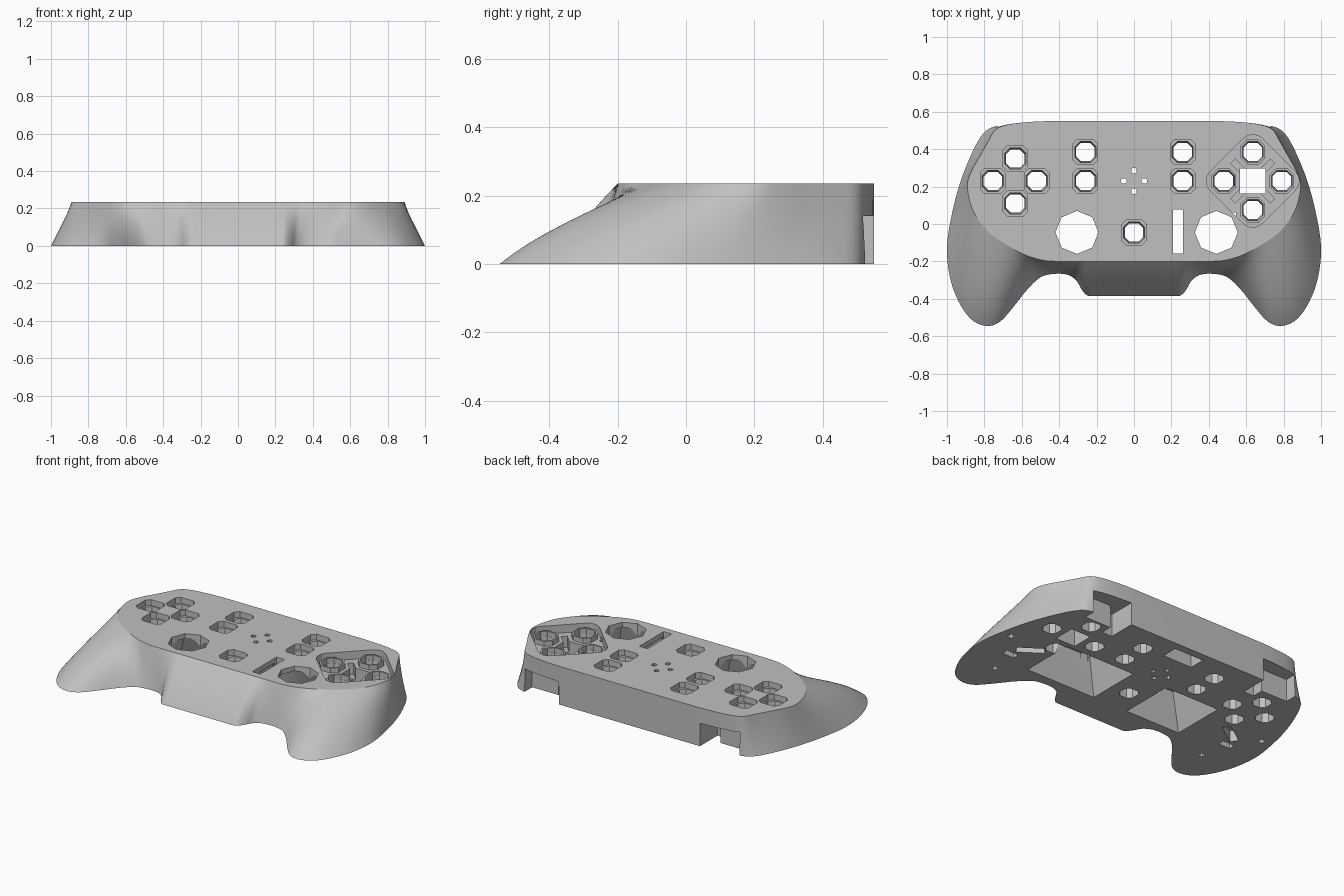
import bpy, bmesh, math
from mathutils import Vector, Matrix

old = bpy.data.objects.get("Cube")
if old:
    bpy.data.objects.remove(old, do_unlink=True)

TOP = 0.235

grey = bpy.data.materials.new("shell grey")
grey.use_nodes = True
GREY = (0.53, 0.53, 0.53, 1)
grey.diffuse_color = GREY
grey.node_tree.nodes["Principled BSDF"].inputs["Base Color"].default_value = GREY


def finish(bm, name):
    bmesh.ops.recalc_face_normals(bm, faces=bm.faces)
    mesh = bpy.data.meshes.new(name)
    bm.to_mesh(mesh)
    bm.free()
    mesh.materials.append(grey)
    obj = bpy.data.objects.new(name, mesh)
    bpy.context.collection.objects.link(obj)
    return obj


def loft(bm, rings):
    """Skin closed rings of equal length and cap both ends."""
    loops = [[bm.verts.new(p) for p in ring] for ring in rings]
    n = len(loops[0])
    for a, b in zip(loops, loops[1:]):
        for i in range(n):
            j = (i + 1) % n
            bm.faces.new((a[i], a[j], b[j], b[i]))
    bm.faces.new(loops[0])
    bm.faces.new(loops[-1])


def at_height(points, z):
    return [(x, y, z) for x, y in points]


def prism(bm, points, z0, z1):
    loft(bm, [at_height(points, z0), at_height(points, z1)])


def octagon(x, y, r, cut=0.5):
    """Square of half width r with clipped corners."""
    c = r * (1 - cut)
    pts = [(r, -c), (r, c), (c, r), (-c, r), (-r, c), (-r, -c), (-c, -r), (c, -r)]
    return [(x + a, y + b) for a, b in pts]


def rect(x, y, w, h, angle=0):
    rot = Matrix.Rotation(angle, 2)
    corners = ((-w, -h), (w, -h), (w, h), (-w, h))
    return [tuple(rot @ Vector(c) / 2 + Vector((x, y))) for c in corners]


def rounded_diamond(x, y, half, r, steps=5):
    pts = []
    for k in range(4):
        mid = k * math.pi / 2
        cx, cy = x + (half - r) * math.cos(mid), y + (half - r) * math.sin(mid)
        for s in range(steps):
            a = mid + (s / (steps - 1) - 0.5) * math.pi / 2
            pts.append((cx + r * math.cos(a), cy + r * math.sin(a)))
    return pts


# Half outline, back centre to front centre: floor x, y and top x, y
HALF = (
    (0, .55, 0, .55), (.45, .55, .45, .55), (.62, .54, .6, .542),
    (.74, .522, .7, .525), (.79, .5, .745, .5), (.83, .45, .775, .45),
    (.88, .35, .82, .37), (.93, .22, .865, .29), (.97, .07, .89, .22),
    (1, -.12, .88, .13), (.985, -.28, .855, .06), (.94, -.41, .82, .005),
    (.87, -.51, .78, -.04), (.79, -.545, .74, -.073), (.72, -.525, .7, -.1),
    (.65, -.45, .65, -.13), (.57, -.35, .6, -.157), (.5, -.285, .55, -.177),
    (.44, -.268, .48, -.195), (.36, -.27, .4, -.2), (.31, -.3, .33, -.2),
    (.28, -.35, .29, -.2), (.25, -.382, .26, -.2), (.22, -.385, .23, -.2),
    (0, -.385, 0, -.2))


def smooth_path(pts, steps=4):
    out = []
    last = len(pts) - 1
    tangents = [(pts[min(i + 1, last)] - pts[max(i - 1, 0)]).normalized()
                for i in range(last + 1)]
    for i in range(last):
        a, b = pts[i], pts[i + 1]
        size = (b - a).length
        count = 1 if i in (0, last - 1) else steps
        for s in range(count):
            t = s / count
            h = t * t * (3 - 2 * t)
            out.append(a.lerp(b, h) + size * (tangents[i] * t * (1 - t) ** 2
                                              - tangents[i + 1] * t * t * (1 - t)))
    return out + [pts[last]]


def full_outline(column):
    half = smooth_path([Vector(p[column:column + 2]) for p in HALF])
    return half + [Vector((-p.x, p.y)) for p in half[-2:0:-1]]


# Shell body lofted from the wide floor outline to the flat top
LEVELS = 8
floor, roof = full_outline(0), full_outline(2)
rings = []
for k in range(LEVELS + 1):
    t = k / LEVELS
    ring = []
    for b, r in zip(floor, roof):
        f = t + (0.1 + 0.9 * b.y) * t * (1 - t)
        ring.append((*b.lerp(r, f), t * TOP))
    rings.append(ring)
bm = bmesh.new()
loft(bm, rings)
shell = finish(bm, "controller_shell")

# Button layout
left_pad = [(-.635, .35), (-.755, .23), (-.52, .23), (-.635, .11)]
right_pad = [(.635, .385), (.48, .23), (.79, .23), (.635, .075)]
middle = [(s * .26, y) for s in (-1, 1) for y in (.385, .23)] + [(0, -.045)]
sticks = [(-.305, -.045), (.44, -.045)]

# Stage one cutters: recesses in the top, pockets from below
recess = bmesh.new()
for x, y in left_pad + middle:
    prism(recess, octagon(x, y, .066, .35), TOP - .035, TOP + .1)
prism(recess, rounded_diamond(.635, .23, .248, .07), TOP - .05, TOP + .1)
for y, wide, tight in ((-.035, (-.495, -.12), (-.405, -.205)),
                       (-.035, (.12, .6), (.2, .54))):
    low = rect(sum(wide) / 2, y, wide[1] - wide[0], .34)
    high = rect(sum(tight) / 2, y - .01, tight[1] - tight[0], .2)
    loft(recess, [at_height(low, -.05), at_height(low, 0), at_height(high, TOP - .03)])
for s in (-1, 1):
    # Trigger notches through the back wall
    prism(recess, rect(s * .605, .55, .25, .2), -.05, .14)
    prism(recess, rect(s * .515, .5, .07, .24), -.05, .14)
    # Grip pockets and screw holes
    prism(recess, rect(s * .725, -.03, .16, .05, s * -.6), -.05, .07)
    prism(recess, rect(s * .785, -.135, .08, .04), -.05, .05)
    prism(recess, octagon(s * .75, -.31, .016), -.05, .05)
    prism(recess, octagon(s * .91, .02, .018), -.05, .05)
prism(recess, rect(.02, .45, .2, .1), -.05, .1)

# Stage two cutters: openings that run right through
through = bmesh.new()
for x, y in left_pad + middle + right_pad:
    loft(through, [at_height(octagon(x, y, r), z)
                   for r, z in ((.049, -.1), (.049, .12), (.057, TOP - .03), (.057, TOP + .1))])
for x, y in sticks:
    ring = [(x + .115 * math.cos(a * math.pi / 4), y + .115 * math.sin(a * math.pi / 4))
            for a in range(8)]
    prism(through, ring, -.1, TOP + .1)
prism(through, rect(.235, -.04, .055, .235), -.1, TOP + .1)
prism(through, rect(.635, .23, .135, .135), -.1, TOP + .1)
for x, y in ((0, .285), (-.055, .23), (.055, .23), (0, .175)):
    prism(through, octagon(x, y, .014), -.1, TOP + .1)

# Blind diagonal slots around the square opening
slots = bmesh.new()
for k in range(4):
    a = math.pi / 4 + k * math.pi / 2
    prism(slots, rect(.635 + .115 * math.cos(a), .23 + .115 * math.sin(a), .07, .035, a),
          TOP - .12, TOP + .1)


def carve(bm, name):
    tool = finish(bm, name)
    tool.hide_render = True
    mod = shell.modifiers.new(name, "BOOLEAN")
    mod.operation, mod.solver, mod.object = "DIFFERENCE", "EXACT", tool
    mod.use_self = True
    bpy.context.view_layer.objects.active = shell
    bpy.ops.object.modifier_apply(modifier=name)
    bpy.data.objects.remove(tool, do_unlink=True)


carve(recess, "recess_cutter")
carve(through, "opening_cutter")
carve(slots, "slot_cutter")

# Raised collars around the buttons in the diamond recess
for i, (x, y) in enumerate(right_pad):
    bm = bmesh.new()
    outer, inner = octagon(x, y, .066), octagon(x, y, .056)
    loops = [[bm.verts.new(p) for p in at_height(pts, TOP - drop)] for pts, drop in (
        (outer, .052), (outer, .02), (inner, .02), (inner, .052))]
    for a, b in zip(loops, loops[1:] + loops[:1]):
        for j in range(8):
            n = (j + 1) % 8
            bm.faces.new((a[j], a[n], b[n], b[j]))
    finish(bm, f"button_collar_{i + 1}")

bpy.ops.object.select_all(action="DESELECT")
shell.select_set(True)
bpy.context.view_layer.objects.active = shell
bpy.ops.object.shade_smooth_by_angle(angle=math.radians(22))
